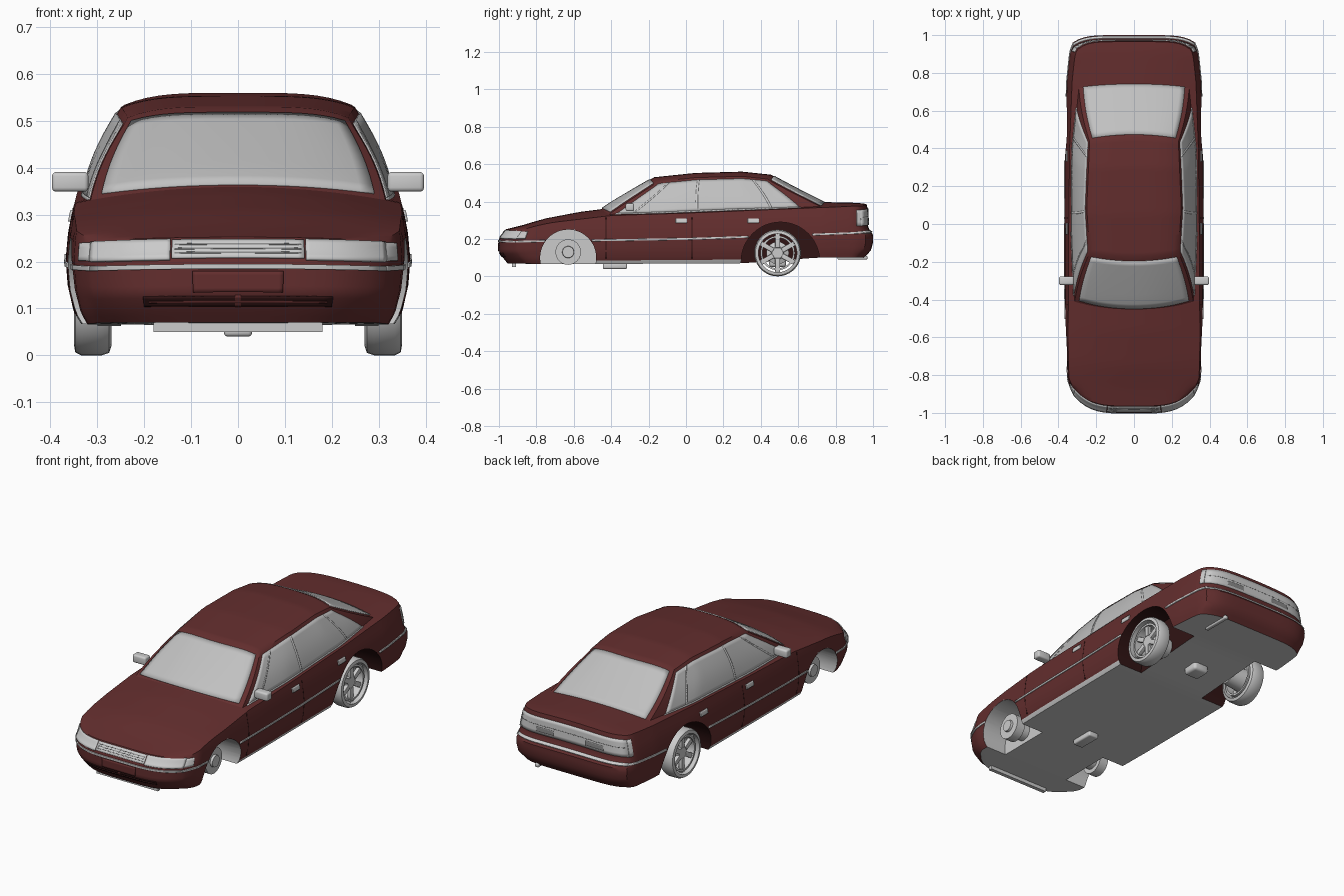
import bpy, bmesh, math
from mathutils import Matrix, Vector

cube = bpy.data.objects.get("Cube")
if cube:
    bpy.data.objects.remove(cube, do_unlink=True)


def material(name, rgb):
    m = bpy.data.materials.new(name)
    m.use_nodes = True
    m.diffuse_color = (*rgb, 1)
    m.node_tree.nodes["Principled BSDF"].inputs["Base Color"].default_value = (*rgb, 1)
    return m


PAINT = material("maroon paint", (0.125, 0.027, 0.027))
GREY = material("light grey", (0.6, 0.6, 0.6))
GLASS = material("glass grey", (0.53, 0.53, 0.53))
DARK = material("dark maroon", (0.03, 0.007, 0.007))
SHADE = material("mid grey", (0.25, 0.25, 0.25))


def lerp(a, b, t):
    return a + (b - a) * t


def clamp(t):
    return max(0.0, min(1.0, t))


def curve(keys, t):
    """Piecewise linear lookup."""
    if t <= keys[0][0]:
        return keys[0][1]
    for (a, va), (b, vb) in zip(keys, keys[1:]):
        if t <= b:
            return lerp(va, vb, (t - a) / (b - a))
    return keys[-1][1]


def finish(name, bm, *mats, angle=35):
    me = bpy.data.meshes.new(name)
    bmesh.ops.recalc_face_normals(bm, faces=bm.faces)
    bm.to_mesh(me)
    bm.free()
    ob = bpy.data.objects.new(name, me)
    bpy.context.collection.objects.link(ob)
    for m in mats:
        me.materials.append(m)
    smooth(ob, angle)
    return ob


def smooth(ob, angle=35):
    bpy.ops.object.select_all(action='DESELECT')
    ob.select_set(True)
    bpy.context.view_layer.objects.active = ob
    bpy.ops.object.shade_smooth_by_angle(angle=math.radians(angle))


def add_grid(bm, f, na, nb):
    vs = [[bm.verts.new(f(i / na, j / nb)) for j in range(nb + 1)] for i in range(na + 1)]
    for i in range(na):
        for j in range(nb):
            bm.faces.new((vs[i][j], vs[i + 1][j], vs[i + 1][j + 1], vs[i][j + 1]))


def shell(name, f, nu, ns, nv, *mats):
    """Closed box whose six gridded sides are shaped by f(u, s, v)."""
    bm = bmesh.new()
    for k in (0, 1):
        add_grid(bm, lambda a, b: f(2 * k - 1, a, b), ns, nv)
        add_grid(bm, lambda a, b: f(2 * a - 1, k, b), nu, nv)
        add_grid(bm, lambda a, b: f(2 * a - 1, b, k), nu, ns)
    bmesh.ops.remove_doubles(bm, verts=bm.verts, dist=1e-5)
    return finish(name, bm, *mats)


def plate(name, f, na, nb, mat, thick=0.008):
    """Thin plate that follows a surface."""
    bm = bmesh.new()
    add_grid(bm, f, na, nb)
    ob = finish(name, bm, mat)
    mod = ob.modifiers.new("thickness", 'SOLIDIFY')
    mod.thickness, mod.offset = thick, 0
    return ob


# Lower body: width, shoulder, centre line and sill along the length
WIDTH = [(-1, .315), (-.85, .35), (-.6, .362), (-.3, .367), (.4, .367), (.75, .357), (.93, .34), (1, .325)]
SHOULDER = [(-1, .245), (-.85, .265), (-.7, .29), (-.4, .325), (0, .338), (.65, .365), (.9, .375)]
CENTRE = [(-1, .252), (-.885, .275), (-.75, .31), (-.565, .345), (-.4, .366), (0, .37), (.7, .398), (.93, .393), (1, .387)]
SILL = [(-1, .07), (-.75, .065), (.3, .07), (.7, .1)]
FLANK = [(.06, .9), (.09, .95), (.14, .985), (.2, 1), (.25, .99), (.3, .968), (.34, .94), (.38, .91)]
NOSE = [(.07, .045), (.1, .02), (.13, 0), (.2, 0), (.215, .015), (.25, .04)]
TAIL = [(.1, -.045), (.14, -.01), (.18, 0), (.225, 0), (.245, -.025), (.36, -.03), (.39, -.04)]


def body_point(u, s, v):
    y = 2 * s - 1
    low, high = curve(SILL, y), curve(SHOULDER, y)
    z = lerp(low, high, v)
    x = u * curve(WIDTH, y) * curve(FLANK, z)
    front, rear = clamp((-.7 - y) / .3) ** 2, clamp((y - .8) / .2) ** 2
    y2 = y + front * (.09 * abs(u) ** 4 + curve(NOSE, z)) + rear * (curve(TAIL, z) - .04 * abs(u) ** 6)
    return Vector((x, y2, z + (curve(CENTRE, y) - high) * v * (1 - u * u)))


def on_body(u, y, z):
    low, high = curve(SILL, y), curve(SHOULDER, y)
    return body_point(u, (y + 1) / 2, (z - low) / (high - low))


body = shell("lower_body", body_point, 20, 64, 14, PAINT, GREY, DARK)

# Wheel arches, cut through the flanks: y, z, radius
ARCHES = [(-.63, .1, .15), (.505, .08, .21)]
WELL = .2
bm = bmesh.new()
for cy, cz, r in ARCHES:
    for side in (-1, 1):
        bmesh.ops.create_cone(bm, cap_ends=True, segments=48, radius1=r, radius2=r, depth=.3,
                              matrix=Matrix.Translation((side * (WELL + .15), cy, cz)) @ Matrix.Rotation(math.pi / 2, 4, 'Y'))
cutter = finish("arch_cutter", bm)
cutter.hide_render = True
mod = body.modifiers.new("arches", 'BOOLEAN')
mod.operation, mod.solver, mod.object = 'DIFFERENCE', 'EXACT', cutter
bpy.ops.object.select_all(action='DESELECT')
body.select_set(True)
bpy.context.view_layer.objects.active = body
bpy.ops.object.modifier_apply(modifier=mod.name)
bpy.data.objects.remove(cutter, do_unlink=True)
for p in body.data.polygons:
    c = p.center
    p.material_index = 0
    if p.normal.z < -.7 or (c.z < .086 and -.5 < c.y < .3):
        p.material_index = 1
    for k, (cy, cz, r) in enumerate(ARCHES):
        if abs(c.x) > WELL - .005 and math.hypot(c.y - cy, c.z - cz) < r + .001:
            p.material_index = k + 1
smooth(body)

# Cabin with roof
ROOF = [(-.17, .53), (.05, .553), (.3, .56), (.46, .543)]
BELT_HALF = [(0, .32), (.3, .335), (.7, .332), (1, .295)]
ROOF_HALF = [(0, .235), (.4, .25), (1, .235)]


def cabin_point(u, s, v):
    y0 = lerp(-.545, -.17, v) + u * u * lerp(.1, .02, v)
    y1 = lerp(.82, .455, v) - u * u * lerp(.06, .02, v)
    y = lerp(y0, y1, s)
    x = u * (lerp(curve(BELT_HALF, s), curve(ROOF_HALF, s), v) + .012 * math.sin(math.pi * v))
    z = lerp(curve(SHOULDER, y) - .015, curve(ROOF, y) - .025, v) + .025 * v * (1 - u ** 4)
    return Vector((x, y, z))


shell("cabin", cabin_point, 20, 32, 12, PAINT)


# Windscreens
def screen(s, half, low, high):
    def f(a, b):
        u = lerp(-half, half, a)
        return cabin_point(u, s, lerp(low - .1 * u * u, high, b))
    return f


plate("windscreen", screen(0, .93, .26, .93), 20, 10, GLASS)
plate("rear_window", screen(1, .92, .22, .95), 20, 10, GLASS)


# Side windows and their dividers: front and rear edges as (bottom, top)
def side_glass(side, front, rear, low, high):
    def f(a, b):
        s = lerp(lerp(*front, b), lerp(*rear, b), a)
        return cabin_point(side, s, lerp(low, high, b))
    return f


for side, label in ((1, "left"), (-1, "right")):
    plate(label + "_side_glass", side_glass(side, (.035, .04), (.9, .96), .12, .93), 28, 10, GLASS)
    plate(label + "_belt_trim", side_glass(side, (.03, .03), (.905, .905), .09, .13), 28, 1, GREY, .0095)
    for b, t in ((.11, .12), (.41, .37), (.76, .83)):
        plate(label + "_window_divider", side_glass(side, (b, t), (b + .01, t + .016), .12, .93), 1, 10, GREY, .0095)


# Plates that wrap the ends and flanks of the body
def end_plate(name, y, u0, u1, z0, z1, mat, thick=.008):
    plate(name, lambda a, b: on_body(lerp(u0, u1, a), y, lerp(z0, z1, b)), 20, 5, mat, thick)


def flank_plate(name, side, y0, y1, z, half, mat, thick=.008):
    def f(a, b):
        y = lerp(y0, y1, a)
        return on_body(side, y, (curve(z, y) if isinstance(z, list) else z) + lerp(-half, half, b))
    plate(name, f, 24, 4, mat, thick)


TRIM = [(-1, .185), (0, .2), (.3, .21), (1, .235)]
end_plate("front_bumper_trim", -1, -1, 1, .18, .19, GREY)
end_plate("rear_bumper_trim", 1, -1, 1, .23, .24, GREY)
end_plate("grille", -1, -.45, .45, .203, .24, GREY, .006)
for z in (.21, .219, .228):
    end_plate("grille_slat", -1, -.43, .43, z, z + .003, SHADE)
end_plate("front_plate_panel", -1, -.31, .31, .132, .176, PAINT)
end_plate("lower_intake", -1, -.66, .66, .104, .124, DARK, .005)
end_plate("intake_bar", -1, -.62, .62, .112, .116, PAINT)
end_plate("intake_post", -1, -.02, .02, .104, .126, PAINT)
end_plate("tail_panel", 1, -1, 1, .27, .355, GREY)
end_plate("tail_crease", 1, -.97, .97, .314, .317, SHADE, .009)
for side, label in ((1, "left"), (-1, "right")):
    end_plate(label + "_headlight", -1, side * .46, side, .2, .241, GREY)
    end_plate(label + "_tail_recess", 1, side * .3, side * .62, .282, .305, SHADE, .0095)
    flank_plate(label + "_corner_lamp", side, -1, -.9, .22, .019, GREY)
    flank_plate(label + "_tail_lamp_side", side, .95, 1, .3125, .0425, GREY)
    for y0, y1 in ((-1, -.757), (-.503, .335), (.675, 1)):
        flank_plate(label + "_side_trim", side, y0, y1, TRIM, .005, GREY)
    for y in (-.43, .03):
        flank_plate(label + "_door_seam", side, y, y + .004, .205, .11, DARK, .002)
    for y in (-.025, .36):
        flank_plate(label + "_door_handle", side, y - .03, y + .03, .297, .012, GREY, .0095)


# Solid parts
def box(name, centre, size, mat, bevel=.0):
    bm = bmesh.new()
    bmesh.ops.create_cube(bm, size=1, matrix=Matrix.Translation(centre) @ Matrix.Diagonal((*size, 1)))
    if bevel:
        bmesh.ops.bevel(bm, geom=bm.edges[:], offset=bevel, segments=3, affect='EDGES', profile=.5)
    return finish(name, bm, mat)


def lathe(name, centre, profile, mat, closed=False, side=1):
    """Spin (x, radius) points about the axle."""
    bm = bmesh.new()
    pts = profile + profile[:1] if closed else profile

    def f(a, b):
        x, r = pts[round(b * (len(pts) - 1))]
        t = a * math.tau
        return (centre[0] + side * x, centre[1] + r * math.cos(t), centre[2] + r * math.sin(t))
    add_grid(bm, f, 36, len(pts) - 1)
    bmesh.ops.remove_doubles(bm, verts=bm.verts, dist=1e-5)
    return finish(name, bm, mat)


for side, label in ((1, "left"), (-1, "right")):
    box(label + "_mirror", (side * .358, -.3, .37), (.078, .045, .042), GREY, .009)
    # Front brake disc and hub
    lathe(label + "_front_hub", (0, -.63, .13),
          [(.2, 0), (.2, .045), (.25, .045), (.25, .068), (.3, .068), (.3, .032), (.312, .03), (.312, 0)], GREY, side=side)
    # Rear wheel
    axle = (0, .49, .125)
    lathe(label + "_rear_tyre", axle, [(.27, .105), (.275, .12), (.29, .125), (.335, .125), (.347, .119), (.35, .103)], GREY, True, side)
    lathe(label + "_rear_rim", axle, [(.27, .092), (.335, .092), (.335, .082), (.27, .082)], GREY, True, side)
    lathe(label + "_rear_hub", axle, [(.2, 0), (.2, .05), (.3, .06), (.31, .035), (.325, .03), (.325, 0)], GREY, side=side)
    for k in range(6):
        spoke = box(label + "_rear_spoke", (0, 0, .065), (.02, .026, .075), GREY, .003)
        spoke.matrix_world = Matrix.Translation((side * .318, axle[1], axle[2])) @ Matrix.Rotation(k * math.tau / 6, 4, 'X')

# Underside fittings
box("front_undertray", (0, -.92, .063), (.36, .02, .027), GREY)
box("gearbox_pan", (0, -.38, .055), (.06, .13, .03), GREY, .008)
box("rear_differential", (0, .49, .08), (.09, .09, .06), GREY, .015)
box("rear_axle", (0, .49, .115), (.42, .025, .025), GREY)
box("exhaust_pipe", (.2, .89, .1), (.022, .16, .02), GREY, .006)
